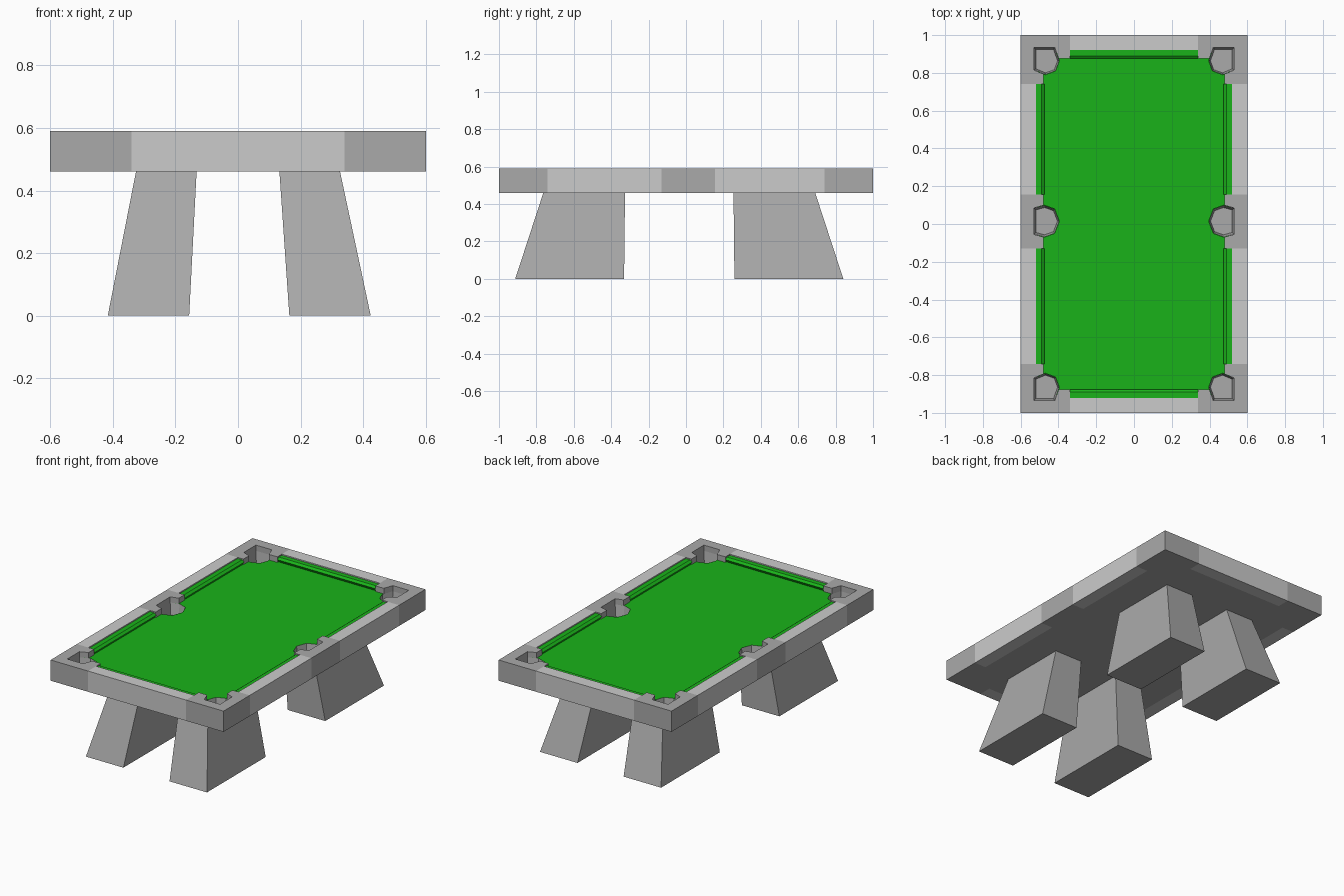
import bpy, bmesh

if "Cube" in bpy.data.objects:
    bpy.data.objects.remove(bpy.data.objects["Cube"])

DARK = bpy.data.materials.new("dark_grey")
DARK.diffuse_color = (0.4, 0.4, 0.4, 1)
DARK.use_nodes = True
DARK.node_tree.nodes["Principled BSDF"].inputs["Base Color"].default_value = DARK.diffuse_color
GREEN = bpy.data.materials.new("green_cloth")
GREEN.diffuse_color = (0.01, 0.45, 0.01, 1)
GREEN.use_nodes = True
GREEN.node_tree.nodes["Principled BSDF"].inputs["Base Color"].default_value = GREEN.diffuse_color

Z0, ZBED, ZTOP = 0.46, 0.555, 0.59


def finish(bm, name, mat=None, recalc=True):
    if recalc:
        bmesh.ops.recalc_face_normals(bm, faces=bm.faces)
    me = bpy.data.meshes.new(name)
    bm.to_mesh(me)
    bm.free()
    ob = bpy.data.objects.new(name, me)
    bpy.context.collection.objects.link(ob)
    if mat:
        me.materials.append(mat)
    return ob


def loft(bm, low, high, cap_top=True):
    """Join two matching 3D loops with walls and caps."""
    a = [bm.verts.new(p) for p in low]
    b = [bm.verts.new(p) for p in high]
    n = len(a)
    for i in range(n):
        j = (i + 1) % n
        bm.faces.new((a[i], a[j], b[j], b[i]))
    bm.faces.new(a[::-1])
    if cap_top:
        bm.faces.new(b)


def prism(name, pts, z0, z1, mat=None):
    bm = bmesh.new()
    loft(bm, [(x, y, z0) for x, y in pts], [(x, y, z1) for x, y in pts])
    return finish(bm, name, mat)


def rect(x0, x1, y0, y1):
    return [(x0, y0), (x1, y0), (x1, y1), (x0, y1)]


def bar(name, profile, along, start, end, sign, mat=None):
    """Extrude an (outward distance, height) profile along x or y."""
    def ring(t):
        if along == "y":
            return [(sign * d, t, z) for d, z in profile]
        return [(t, sign * d, z) for d, z in profile]
    bm = bmesh.new()
    loft(bm, ring(start), ring(end))
    return finish(bm, name, mat)


# Pocket outlines: squared outside, rounded towards the cloth
corner = [(.53, .935), (.42, .935), (.395, .865), (.415, .81), (.47, .79), (.53, .815)]
middle = [(.53, .085), (.475, .10), (.42, .08), (.395, .015), (.42, -.05), (.475, -.07), (.53, -.055)]
pockets = [[(sx * x, sy * y) for x, y in corner] for sx in (1, -1) for sy in (1, -1)]
pockets += [[(sx * x, y) for x, y in middle] for sx in (1, -1)]

# Pocket cutter
bm = bmesh.new()
for p in pockets:
    loft(bm, [(x, y, .48) for x, y in p], [(x, y, .7) for x, y in p])
cutter = finish(bm, "pocket_cutter")
cutter.hide_render = True


def cut(ob):
    mod = ob.modifiers.new("pockets", "BOOLEAN")
    mod.operation = "DIFFERENCE"
    mod.solver = "EXACT"
    mod.object = cutter
    bpy.context.view_layer.objects.active = ob
    bpy.ops.object.modifier_apply(modifier=mod.name)


# Underside panel and cloth bed
prism("underside_panel", rect(-.52, .52, -.92, .92), Z0, .475, DARK)
cut(prism("cloth_bed", rect(-.51, .51, -.91, .91), .475, ZBED, GREEN))

# Corner and middle pocket blocks
ell = [(.34, 1), (.6, 1), (.6, .74), (.48, .74), (.48, .875), (.34, .875)]
for sx in (1, -1):
    for sy in (1, -1):
        cut(prism("corner_block", [(sx * x, sy * y) for x, y in ell], Z0, ZTOP, DARK))
    cut(prism("middle_block", [(sx * x, y) for x, y in rect(.48, .6, -.13, .155)], Z0, ZTOP, DARK))

# Rails with green cushions
def rail_profile(outer):
    return [(outer, Z0), (outer, ZTOP), (outer - .08, ZTOP), (outer - .08, Z0)]


def cushion_profile(outer):
    return [(outer - .08, .583), (outer - .11, .583), (outer - .125, .572),
            (outer - .115, ZBED), (outer - .08, ZBED)]


for s in (1, -1):
    for y0, y1 in ((-.74, -.13), (.155, .74)):
        bar("side_rail", rail_profile(.6), "y", y0, y1, s)
        bar("side_cushion", cushion_profile(.6), "y", y0, y1, s, GREEN)
    bar("end_rail", rail_profile(1), "x", -.34, .34, s)
    bar("end_cushion", cushion_profile(1), "x", -.34, .34, s, GREEN)

# Grey pocket cups
for p in pockets:
    cx = sum(x for x, y in p) / len(p)
    cy = sum(y for x, y in p) / len(p)

    def ring(k, z):
        return [(cx + (x - cx) * k, cy + (y - cy) * k, z) for x, y in p]
    bm = bmesh.new()
    loft(bm, ring(.85, .485), ring(.99, ZBED), cap_top=False)
    cup = finish(bm, "pocket_cup", DARK)
    cup.data.flip_normals()

# Four tapered legs
for sx in (1, -1):
    for sy in (1, -1):
        low = [(sx * x + .004, sy * y - .036, 0) for x, y in rect(.16, .42, .295, .877)]
        high = [(sx * x, sy * y - .036, Z0 + .005) for x, y in rect(.132, .325, .29, .725)]
        bm = bmesh.new()
        loft(bm, low, high)
        finish(bm, "leg", DARK)

bpy.data.objects.remove(cutter)
